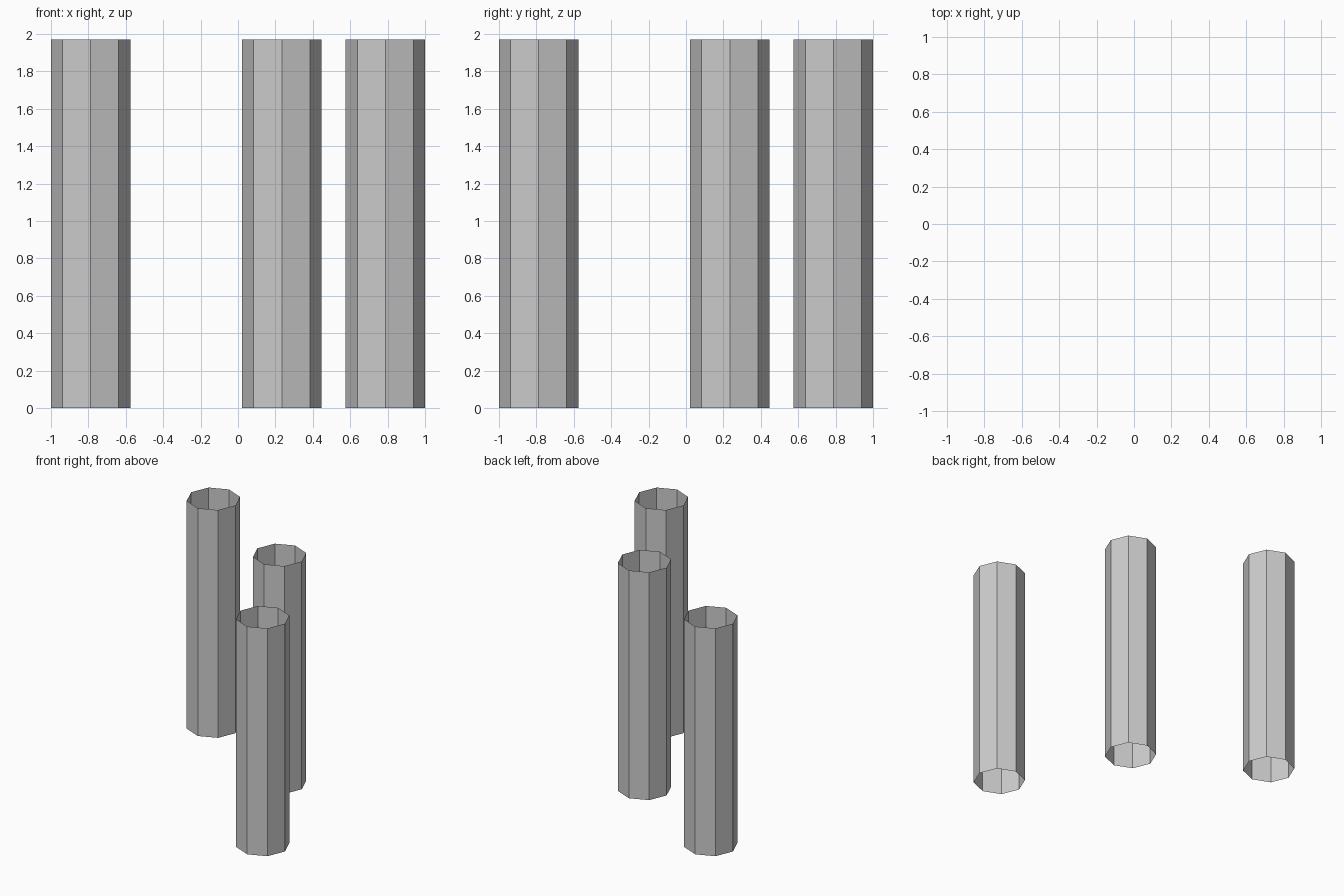
import bpy

if "Cube" in bpy.data.objects:
    bpy.data.objects.remove(bpy.data.objects["Cube"])

RADIUS = 0.212
HEIGHT = 1.97

# Three open-ended, thin-walled octagonal tubes standing upright
positions = {
    "back_left_tube": (-0.788, 0.788),
    "middle_tube": (0.234, 0.234),
    "front_right_tube": (0.788, -0.788),
}

for name, (x, y) in positions.items():
    bpy.ops.mesh.primitive_cylinder_add(
        vertices=8, radius=RADIUS, depth=HEIGHT,
        end_fill_type='NOTHING', location=(x, y, HEIGHT / 2))
    bpy.context.object.name = name
